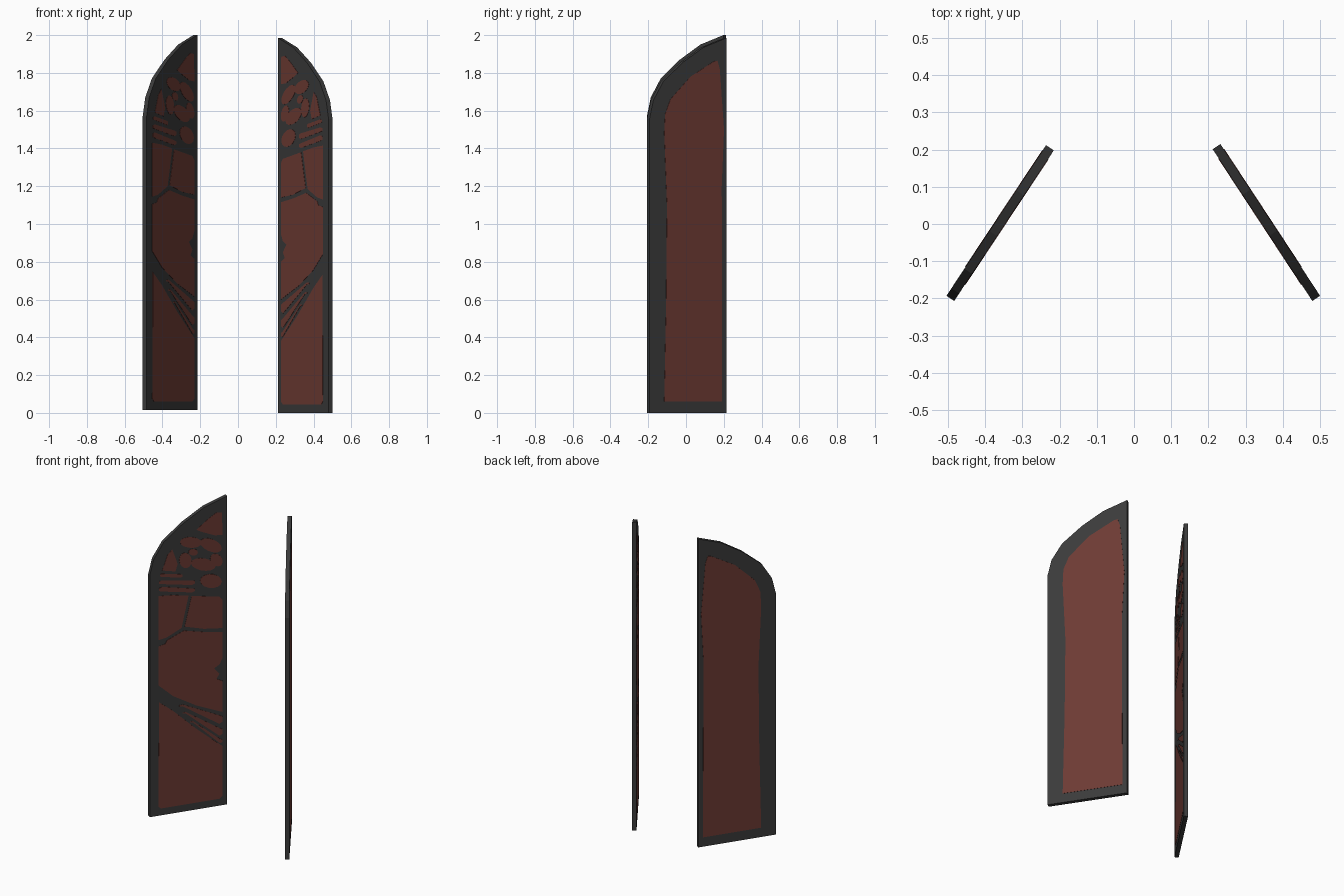
import bpy, bmesh, math
from mathutils import Vector

T = 0.0125      # half thickness of a panel
SKIN = 0.0015   # thickness of the coloured glass plates


def material(name, rgb):
    m = bpy.data.materials.new(name)
    m.diffuse_color = (*rgb, 1)
    return m


DARK = material("charcoal frame", (0.043, 0.043, 0.043))
RED = material("dull red panes", (0.155, 0.044, 0.034))


# Panel coordinates: u = 0 outer edge to 1 inner edge, z = height
def strip(u0, z0, h0, u1, z1, h1):
    """Slanted pane with softened ends; h = height at each end."""
    e = (u1 - u0) * 0.08
    return [(u0, z0 - h0 * .3), (u0 + e, z0 - h0 * .5), (u1 - e, z1 - h1 * .5), (u1, z1 - h1 * .3),
            (u1, z1 + h1 * .3), (u1 - e, z1 + h1 * .5), (u0 + e, z0 + h0 * .5), (u0, z0 + h0 * .3)]


def oval(u, z, ru, rz, slope=0.0):
    """Rounded pane, sheared by slope."""
    pts = []
    for i in range(14):
        a = math.tau * i / 14
        du = ru * math.cos(a)
        pts.append((u + du, z + rz * math.sin(a) + slope * du))
    return pts


OUTLINE = [(0, 0), (1, 0), (1, 1.985), (.70, 1.935), (.43, 1.855), (.18, 1.755), (.05, 1.655), (0, 1.555)]

# Plain pane on the outer face
BACK_PANE = [(.19, .06), (.94, .06), (.935, 1.2), (.965, 1.5), (.91, 1.82), (.88, 1.865), (.83, 1.86),
             (.53, 1.78), (.27, 1.66), (.20, 1.58), (.19, 1.48), (.225, 1.1), (.215, .6)]

# Veined panes on the inner face
LARGE_PANES = [
    [(.11, .06), (.14, .045), (.90, .045), (.94, .06), (.94, .38), (.60, .52), (.30, .66), (.12, .73)],
    [(.11, .84), (.30, .755), (.60, .67), (.94, .60), (.94, .80), (.86, .82), (.90, .85), (.83, .89),
     (.90, .91), (.94, .95), (.94, 1.115), (.70, 1.135), (.44, 1.165), (.22, 1.12), (.20, 1.10), (.11, 1.09)],
    [(.11, 1.13), (.22, 1.14), (.41, 1.185), (.50, 1.385), (.30, 1.405), (.11, 1.415)],
    [(.45, 1.19), (.70, 1.155), (.94, 1.14), (.94, 1.32), (.90, 1.345), (.54, 1.38)],
]
UPPER_PANES = [
    [(.16, 1.575), (.33, 1.555), (.36, 1.60), (.29, 1.70), (.23, 1.67)],
    [(.60, 1.80), (.76, 1.86), (.86, 1.89), (.93, 1.885), (.94, 1.74), (.84, 1.745), (.70, 1.775)],
]
SMALL_PANES = [
    # diagonal slivers below the middle
    strip(.38, .685, .012, .94, .555, .055),
    strip(.42, .635, .010, .94, .475, .050),
    strip(.52, .57, .008, .94, .415, .028),
    # slats and rounded panes under the arch
    strip(.12, 1.455, .030, .58, 1.415, .025),
    strip(.12, 1.500, .024, .58, 1.465, .030),
    strip(.13, 1.545, .020, .42, 1.52, .022),
    oval(.79, 1.455, .14, .045, -.10),
    oval(.46, 1.615, .08, .050, -.12),
    oval(.69, 1.570, .16, .040, -.14),
    oval(.53, 1.725, .14, .035, -.10),
    oval(.79, 1.685, .14, .042, -.22),
    oval(.56, 1.660, .06, .022, -.10),
    oval(.86, 1.585, .08, .040, -.20),
]


def plate(name, polys, w0, w1, place, mat):
    """Extrude each (u, z) polygon between depths w0 and w1."""
    bm = bmesh.new()
    for poly in polys:
        a = [bm.verts.new(place(u, z, w0)) for u, z in poly]
        b = [bm.verts.new(place(u, z, w1)) for u, z in poly]
        bm.faces.new(a)
        bm.faces.new(b[::-1])
        for i in range(len(poly)):
            j = (i + 1) % len(poly)
            bm.faces.new((a[i], b[i], b[j], a[j]))
    bmesh.ops.recalc_face_normals(bm, faces=bm.faces[:])
    me = bpy.data.meshes.new(name)
    bm.to_mesh(me)
    bm.free()
    me.materials.append(mat)
    ob = bpy.data.objects.new(name, me)
    bpy.context.collection.objects.link(ob)


# Two mirrored door leaves, opened at an angle; the left one sits a touch higher
for side, sx, outer, inner, lift in (("left", -1, (-.494, -.200), (-.226, .205), .015),
                                     ("right", 1, (.490, -.200), (.222, .208), 0)):
    A, B = Vector(outer), Vector(inner)
    d = (B - A).normalized()
    n = Vector((d.y, -d.x)) * -sx      # towards the inner, veined face

    def place(u, z, w):
        p = A + (B - A) * u + n * w
        return (p.x, p.y, z + lift)

    plate(side + "_door_leaf", [OUTLINE], -T, T, place, DARK)
    plate(side + "_inner_panes", LARGE_PANES + UPPER_PANES + SMALL_PANES, T - .001, T + SKIN, place, RED)
    plate(side + "_outer_pane", [BACK_PANE], -T + .001, -T - SKIN, place, RED)
